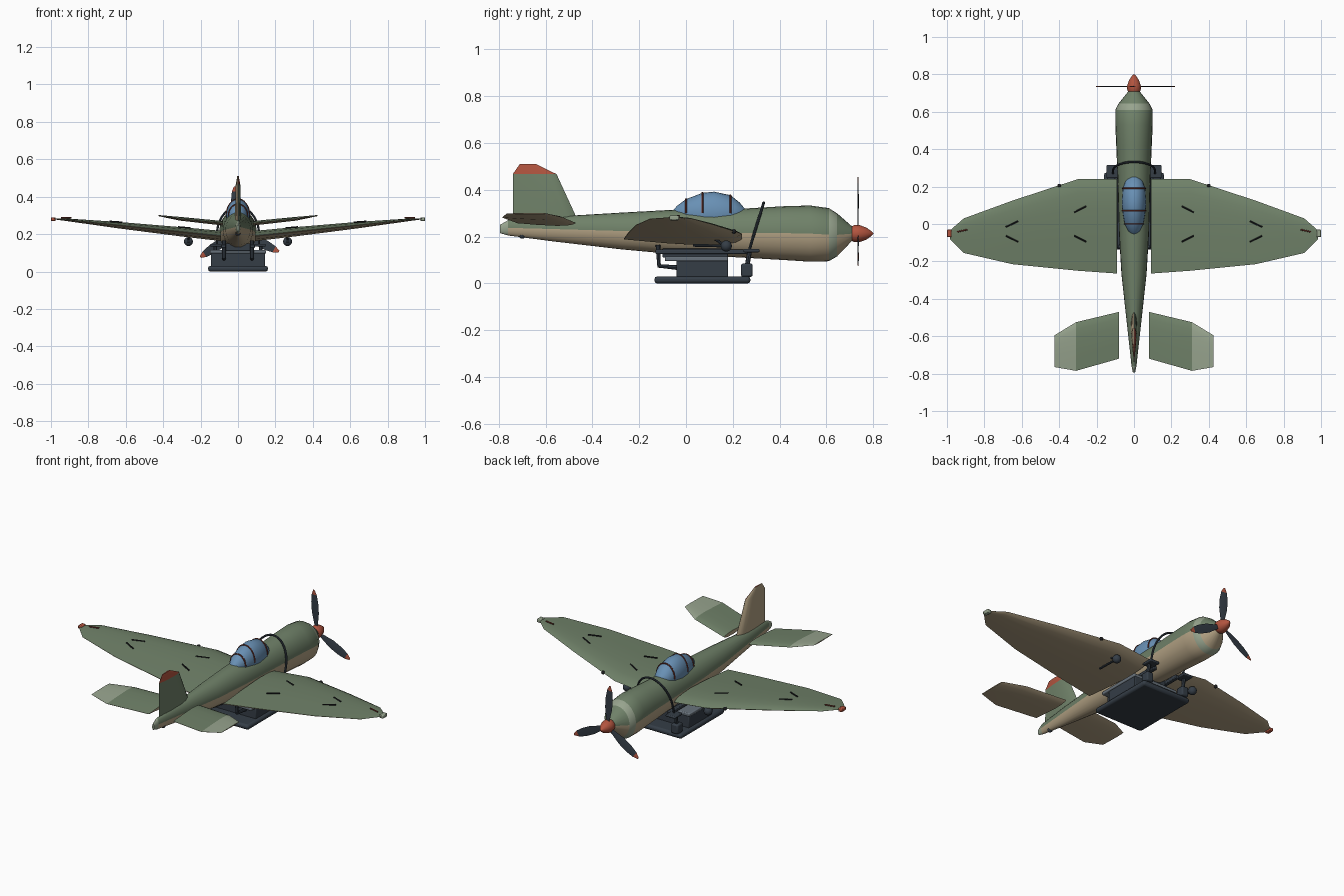
import bpy, bmesh, math
from mathutils import Vector

if "Cube" in bpy.data.objects:
    bpy.data.objects.remove(bpy.data.objects["Cube"])

PALETTE = {
    "green": (0.16, 0.22, 0.14),
    "tan": (0.45, 0.36, 0.23),
    "pale_green": (0.31, 0.37, 0.27),
    "glass_blue": (0.14, 0.28, 0.46),
    "red": (0.45, 0.09, 0.05),
    "frame_red": (0.16, 0.035, 0.025),
    "slate": (0.035, 0.047, 0.062),
    "grey": (0.14, 0.17, 0.2),
    "black": (0.012, 0.013, 0.015),
}
MATS = {}
for key, rgb in PALETTE.items():
    m = bpy.data.materials.new(key)
    m.use_nodes = True
    m.diffuse_color = (*rgb, 1)
    m.node_tree.nodes["Principled BSDF"].inputs["Base Color"].default_value = (*rgb, 1)
    MATS[key] = m


def finish(name, bm, rule):
    """Make an object; rule is a colour name or a function of face centre and normal."""
    bmesh.ops.recalc_face_normals(bm, faces=bm.faces)
    bm.normal_update()
    me = bpy.data.meshes.new(name)
    used = []
    for f in bm.faces:
        c = rule if isinstance(rule, str) else rule(f.calc_center_median(), f.normal)
        if c not in used:
            used.append(c)
            me.materials.append(MATS[c])
        f.material_index = used.index(c)
    bm.to_mesh(me)
    bm.free()
    ob = bpy.data.objects.new(name, me)
    bpy.context.collection.objects.link(ob)
    return ob


def loft(name, sections, rule):
    """Skin a list of equal-sized point rings and cap the ends."""
    bm = bmesh.new()
    rings = [[bm.verts.new(p) for p in s] for s in sections]
    n = len(rings[0])
    for a, b in zip(rings, rings[1:]):
        for i in range(n):
            j = (i + 1) % n
            bm.faces.new((a[i], a[j], b[j], b[i]))
    bm.faces.new(rings[0])
    bm.faces.new(rings[-1])
    return finish(name, bm, rule)


def oval(y, rx, zc, rz, n=24):
    return [(rx * math.cos(2 * math.pi * i / n), y, zc + rz * math.sin(2 * math.pi * i / n))
            for i in range(n)]


UPPER = [(0, 0), (0.05, 0.5), (0.15, 0.85), (0.32, 1), (0.65, 0.65), (1, 0.06)]


def airfoil(lead, trail, thick):
    """Chord position and height offset around an airfoil."""
    pts = [(u, h) for u, h in UPPER] + [(u, -h) for u, h in reversed(UPPER[1:])]
    return [(lead + (trail - lead) * u, h * thick / 2) for u, h in pts]


def box(name, lo, hi, rule, bevel=0.005):
    bm = bmesh.new()
    bmesh.ops.create_cube(bm, size=1)
    for v in bm.verts:
        v.co = [(l + h) / 2 + c * (h - l) for l, h, c in zip(lo, hi, v.co)]
    ob = finish(name, bm, rule)
    if bevel:
        mod = ob.modifiers.new("bevel", "BEVEL")
        mod.width, mod.segments = bevel, 2
    return ob


def ball(name, centre, r, rule):
    bm = bmesh.new()
    bmesh.ops.create_uvsphere(bm, u_segments=16, v_segments=10, radius=r)
    bmesh.ops.translate(bm, verts=bm.verts, vec=centre)
    return finish(name, bm, rule)


def tube(name, pts, r, color):
    cu = bpy.data.curves.new(name, "CURVE")
    cu.dimensions = "3D"
    cu.bevel_depth, cu.bevel_resolution, cu.use_fill_caps = r, 2, True
    sp = cu.splines.new("POLY")
    sp.points.add(len(pts) - 1)
    for p, q in zip(sp.points, pts):
        p.co = (*q, 1)
    cu.materials.append(MATS[color])
    ob = bpy.data.objects.new(name, cu)
    bpy.context.collection.objects.link(ob)
    return ob


# Fuselage: y, half width, bottom z, top z
BODY = [(-0.795, 0.006, 0.215, 0.25), (-0.76, 0.013, 0.205, 0.27), (-0.57, 0.034, 0.18, 0.285),
        (-0.27, 0.067, 0.145, 0.303), (-0.05, 0.08, 0.125, 0.315), (0.25, 0.088, 0.11, 0.32),
        (0.42, 0.095, 0.1, 0.33), (0.53, 0.1, 0.093, 0.333), (0.61, 0.1, 0.095, 0.322),
        (0.645, 0.082, 0.115, 0.3), (0.71, 0.03, 0.183, 0.243)]


def body_color(c, n):
    if 0.61 < c.y < 0.645 or c.y < -0.76:
        return "pale_green"
    return "green" if c.z > 0.212 - 0.03 * min(c.y, 0) else "tan"


loft("fuselage", [oval(y, w, (b + t) / 2, (t - b) / 2) for y, w, b, t in BODY], body_color)

# Spinner and three-bladed propeller
HUB = Vector((0, 0.735, 0.213))
loft("spinner", [oval(y, r, HUB.z, r) for y, r in
                 [(0.705, 0.03), (0.72, 0.037), (0.742, 0.036), (0.77, 0.026), (0.79, 0.012), (0.8, 0.002)]],
     "red")
BLADE = [(0.02, 0.008), (0.06, 0.016), (0.11, 0.025), (0.17, 0.025), (0.215, 0.018), (0.243, 0.005)]
for k in range(3):
    a = math.radians(94 + 120 * k)
    out = Vector((math.cos(a), 0, math.sin(a)))
    side = Vector((-out.z, 0.12, out.x))
    thick = Vector((0, 0.002, 0))
    loft(f"propeller_blade_{k + 1}",
         [[HUB + out * r + side * w * s + thick * d for s, d in ((-1, 0), (0, 1), (1, 0), (0, -1))]
          for r, w in BLADE],
         lambda c, n: "red" if (c - HUB).length > 0.22 else "slate")

# Canopy with frames: y, half width, height above its base
GLASS = [(-0.055, 0.012, 0.012), (-0.04, 0.03, 0.03), (0, 0.05, 0.06), (0.07, 0.062, 0.087),
         (0.12, 0.065, 0.092), (0.19, 0.06, 0.077), (0.23, 0.045, 0.045), (0.255, 0.02, 0.015)]
loft("canopy", [oval(y, w, 0.3, h) for y, w, h in GLASS], "glass_blue")
for i in (2, 3, 5):
    y, w, h = GLASS[i]
    tube(f"canopy_frame_{i}", oval(y, w, 0.3, h)[:13], 0.004, "frame_red")

# Wings and tailplanes: x, leading y, trailing y, z, thickness
WING = [(0.09, 0.24, -0.265, 0.19, 0.055), (0.3, 0.24, -0.25, 0.212, 0.05), (0.65, 0.125, -0.215, 0.249, 0.034),
        (0.91, 0.03, -0.155, 0.276, 0.014), (0.985, -0.035, -0.08, 0.282, 0.006)]
TAIL = [(0.08, -0.47, -0.72, 0.258, 0.024), (0.31, -0.525, -0.785, 0.282, 0.02),
        (0.425, -0.595, -0.765, 0.299, 0.006)]


def wing_color(c, n):
    return "green" if n.z > 0 else "tan"


def tail_color(c, n):
    return "tan" if n.z <= 0 else "pale_green" if abs(c.x) > 0.31 else "green"


def wing_top(x):
    """Height just above the wing at a span position."""
    for a, b in zip(WING, WING[1:]):
        if a[0] <= x <= b[0]:
            f = (x - a[0]) / (b[0] - a[0])
            return a[3] + (b[3] - a[3]) * f + 0.5 * (a[4] + (b[4] - a[4]) * f)
    return WING[-1][3]


# Raised wing strips: start x, y and end x, y
STRIPS = [(0.255, 0.095, 0.32, 0.062), (0.255, -0.095, 0.32, -0.063),
          (0.62, 0.015, 0.685, -0.016), (0.62, -0.095, 0.685, -0.063)]

for s, tag in ((1, "left"), (-1, "right")):
    for part, data, rule in (("wing", WING, wing_color), ("tailplane", TAIL, tail_color)):
        loft(f"{tag}_{part}", [[(s * x, y, z + h) for y, h in airfoil(a, b, t)] for x, a, b, z, t in data], rule)
    for i, (x1, y1, x2, y2) in enumerate(STRIPS):
        tube(f"{tag}_wing_strip_{i + 1}", [(s * x1, y1, wing_top(x1)), (s * x2, y2, wing_top(x2))], 0.004, "black")
    tube(f"{tag}_tip_strip", [(s * 0.89, -0.03, 0.288), (s * 0.945, -0.042, 0.287)], 0.004, "frame_red")
    box(f"{tag}_tip_light", (min(s * 0.975, s), -0.07, 0.27), (max(s * 0.975, s), -0.03, 0.29),
        "pale_green" if s > 0 else "red", 0.004)
    ball(f"{tag}_leading_edge_stud", (s * 0.4, 0.205, 0.222), 0.01, "black")

    # Pod under each wing
    ball(f"{tag}_pod", (s * 0.265, 0.172, 0.16), 0.024, "slate")
    tube(f"{tag}_pod_rod", [(s * 0.265, 0.03, 0.163), (s * 0.265, 0.16, 0.16)], 0.006, "slate")
    tube(f"{tag}_pod_strut", [(s * 0.265, 0.11, 0.2), (s * 0.265, 0.16, 0.165)], 0.006, "slate")

    # Stand supports
    x1, x2 = sorted((s * 0.085, s * 0.148))
    box(f"{tag}_front_bracket", (x1, 0.245, 0.133), (x2, 0.315, 0.147), "slate")
    x1, x2 = sorted((s * 0.1, s * 0.145))
    box(f"{tag}_front_clamp", (x1, 0.235, 0.028), (x2, 0.285, 0.085), "slate", 0.008)
    tube(f"{tag}_front_post", [(s * 0.122, 0.262, 0.08), (s * 0.122, 0.272, 0.14)], 0.01, "slate")
    tube(f"{tag}_rear_arm", [(s * 0.075, -0.12, 0.165), (s * 0.075, -0.115, 0.075), (s * 0.075, -0.04, 0.068)],
         0.01, "slate")
    x1, x2 = sorted((s * 0.065, s * 0.09))
    box(f"{tag}_cradle_rail", (x1, -0.13, 0.125), (x2, 0.27, 0.145), "slate", 0.004)

# Fin: z, leading y, trailing y, thickness
FIN = [(0.265, -0.46, -0.74, 0.034), (0.467, -0.553, -0.74, 0.024), (0.51, -0.64, -0.71, 0.008)]
loft("fin", [[(h, y, z) for y, h in airfoil(a, b, t)] for z, a, b, t in FIN],
     lambda c, n: "tan" if n.x < 0 else "red" if c.z > 0.465 else "green")
ball("tail_wheel", (0, -0.7, 0.205), 0.014, "slate")

# Hoop around the fuselage
hoop = []
for i in range(21):
    a = math.pi * i / 20
    z = 0.2 + 0.145 * math.sin(a)
    hoop.append((0.112 * math.cos(a), 0.27 + (z - 0.145) * 0.31, z))
ends = [[(s * 0.112, 0.27, 0.14)] for s in (1, -1)]
tube("hoop", ends[0] + hoop + ends[1], 0.006, "slate")

# Stand
box("base_plate", (-0.16, -0.135, 0), (0.16, 0.275, 0.03), "slate", 0.012)
box("stand_body", (-0.145, -0.04, 0.025), (0.145, 0.18, 0.1), "slate")
box("stand_tray", (-0.15, -0.09, 0.095), (0.15, 0.18, 0.115), "grey")
box("stand_saddle", (-0.07, -0.1, 0.11), (0.07, 0.18, 0.15), "slate")

# Turn curves into meshes and smooth rounded surfaces
bpy.ops.object.select_all(action="DESELECT")
for ob in bpy.context.scene.objects:
    if ob.type == "CURVE":
        ob.select_set(True)
        bpy.context.view_layer.objects.active = ob
bpy.ops.object.convert(target="MESH")
bpy.ops.object.select_all(action="DESELECT")
for ob in bpy.context.scene.objects:
    if ob.type == "MESH":
        ob.select_set(True)
        bpy.context.view_layer.objects.active = ob
bpy.ops.object.shade_smooth_by_angle(angle=math.radians(30))
